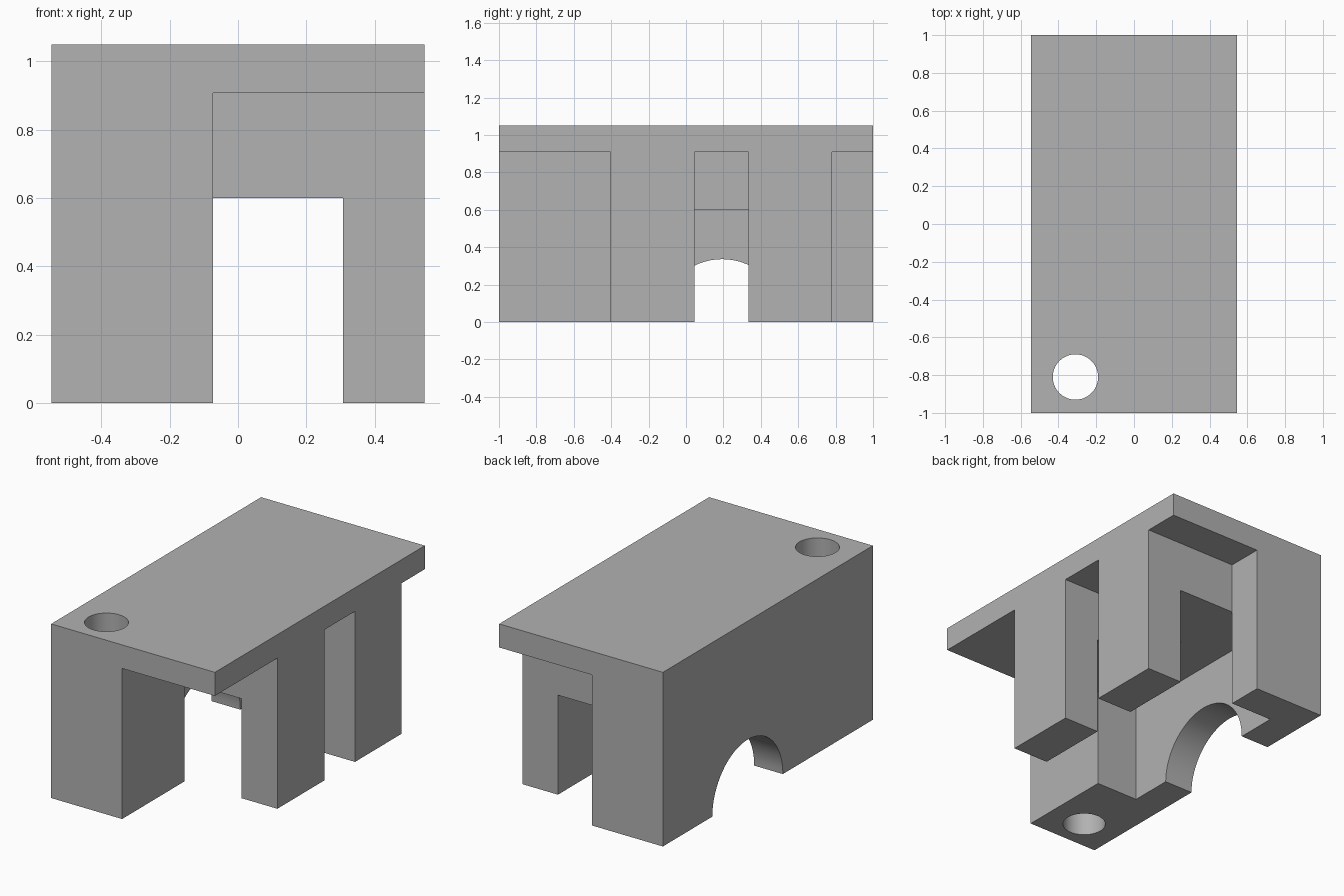
import bpy
import bmesh
from math import pi, radians
from mathutils import Matrix

default = bpy.data.objects.get("Cube")
if default:
    bpy.data.objects.remove(default, do_unlink=True)

# Plain grey material
GREY = (0.445, 0.445, 0.445, 1.0)
grey = bpy.data.materials.new("plain_grey")
grey.use_nodes = True
grey.diffuse_color = GREY
grey.node_tree.nodes["Principled BSDF"].inputs["Base Color"].default_value = GREY

# Planes that bound the walls, legs, slots and top slab
WALL, POCKET, LEG = -0.355, -0.073, 0.308
FRONT, SLOT_A, SLOT_B, BACK = -0.405, 0.045, 0.335, 0.78
LINTEL, SLAB = 0.6, 0.908
xs = (-0.546, WALL, POCKET, LEG, 0.546)
ys = (-1.0, FRONT, SLOT_A, SLOT_B, BACK, 1.0)
zs = (0.0, LINTEL, SLAB, 1.05)


def is_solid(x, y, z):
    if z > SLAB:                       # top slab
        return True
    if y < FRONT or y > BACK:          # end piers
        return x < POCKET
    if x < WALL:                       # long side wall
        return True
    if SLOT_A < y < SLOT_B:            # slot between the legs
        return z > LINTEL and x < POCKET
    return x > LEG or z > LINTEL       # legs and the core above the tunnel


def mesh_object(name, bm):
    mesh = bpy.data.meshes.new(name)
    bm.to_mesh(mesh)
    bm.free()
    mesh.materials.append(grey)
    obj = bpy.data.objects.new(name, mesh)
    bpy.context.collection.objects.link(obj)
    return obj


# Body: fill the solid cells, then drop the walls shared between them
bm = bmesh.new()
for x0, x1 in zip(xs, xs[1:]):
    for y0, y1 in zip(ys, ys[1:]):
        for z0, z1 in zip(zs, zs[1:]):
            centre = ((x0 + x1) / 2, (y0 + y1) / 2, (z0 + z1) / 2)
            if is_solid(*centre):
                size = Matrix.Diagonal((x1 - x0, y1 - y0, z1 - z0, 1))
                bmesh.ops.create_cube(bm, size=1, matrix=Matrix.Translation(centre) @ size)
bmesh.ops.remove_doubles(bm, verts=bm.verts, dist=0.0005)
seen = {}
for face in bm.faces:
    seen.setdefault(frozenset(face.verts), []).append(face)
inner = [f for group in seen.values() if len(group) > 1 for f in group]
bmesh.ops.delete(bm, geom=inner, context='FACES')
bmesh.ops.dissolve_limit(bm, angle_limit=radians(1), verts=bm.verts, edges=bm.edges)
bmesh.ops.recalc_face_normals(bm, faces=bm.faces)
body = mesh_object("bracket_body", bm)


def drill(name, radius, depth, location, turn):
    """Cut a round hole through the body."""
    bm = bmesh.new()
    bmesh.ops.create_cone(bm, cap_ends=True, segments=64, radius1=radius, radius2=radius,
                          depth=depth, matrix=Matrix.Translation(location) @ turn)
    cutter = mesh_object(name, bm)
    cutter.hide_render = True
    mod = body.modifiers.new(name, 'BOOLEAN')
    mod.operation = 'DIFFERENCE'
    mod.solver = 'EXACT'
    mod.object = cutter
    bpy.ops.object.modifier_apply(modifier=name)
    bpy.data.objects.remove(cutter, do_unlink=True)


bpy.ops.object.select_all(action='DESELECT')
body.select_set(True)
bpy.context.view_layer.objects.active = body

# Vertical bolt hole in the front pier, and the arch through the side wall
drill("bolt_hole_cutter", 0.12, 3, (-0.31, -0.81, 0.5), Matrix.Identity(4))
drill("arch_cutter", 0.336, 0.4, (-0.45, 0.193, 0), Matrix.Rotation(pi / 2, 4, 'Y'))

bpy.ops.object.shade_smooth_by_angle(angle=radians(30))
